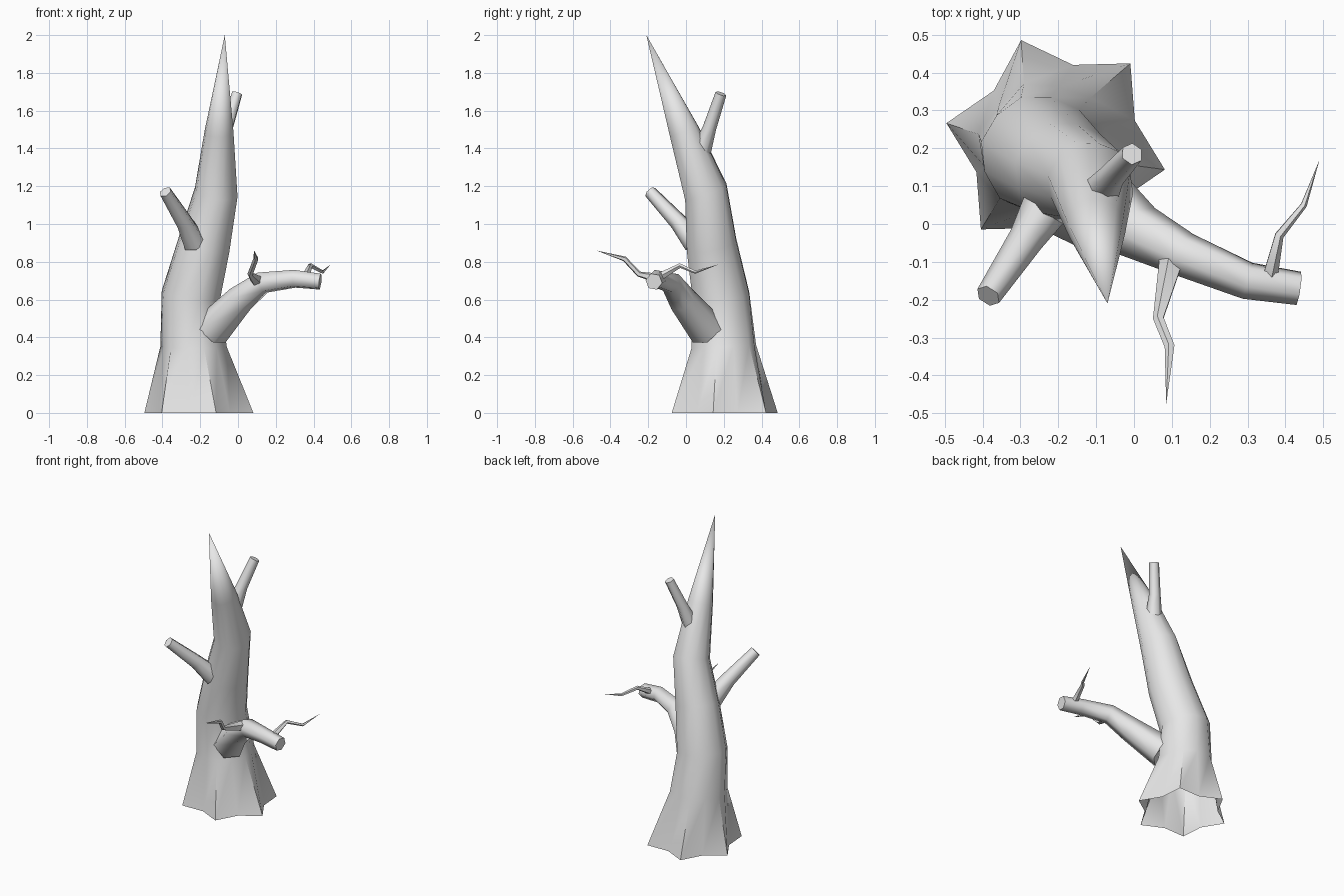
import bpy, bmesh
from math import sin, cos, radians
from mathutils import Vector

if "Cube" in bpy.data.objects:
    bpy.data.objects.remove(bpy.data.objects["Cube"])

bark = bpy.data.materials.new("grey_bark")
bark.use_nodes = True
bark.diffuse_color = (0.8, 0.8, 0.8, 1)
bark.node_tree.nodes["Principled BSDF"].inputs["Base Color"].default_value = (0.8, 0.8, 0.8, 1)


def finish(name, bm):
    """Turn the bmesh into a smooth-shaded object with sharp caps."""
    bmesh.ops.recalc_face_normals(bm, faces=bm.faces)
    for f in bm.faces:
        f.smooth = True
    mesh = bpy.data.meshes.new(name)
    bm.to_mesh(mesh)
    bm.free()
    mesh.set_sharp_from_angle(angle=radians(65))
    mesh.materials.append(bark)
    obj = bpy.data.objects.new(name, mesh)
    bpy.context.collection.objects.link(obj)


def bridge(bm, a, b):
    n = len(a)
    for i in range(n):
        j = (i + 1) % n
        bm.faces.new((a[i], a[j], b[j], b[i]))


def cone_tip(bm, ring, point):
    tip = bm.verts.new(point)
    for i in range(len(ring)):
        bm.faces.new((ring[i], ring[(i + 1) % len(ring)], tip))


def limb(name, path, sides, pointed=False):
    """Tapered tube through (x, y, z, radius) stations, with capped or pointed end."""
    bm = bmesh.new()
    pts = [Vector(p[:3]) for p in path]
    steps = [(b - a).normalized() for a, b in zip(pts, pts[1:])]
    tangent = steps[0]
    axis = tangent.cross(Vector((0, 0, 1))).normalized()
    rings = []
    for i, p in enumerate(pts):
        if pointed and i == len(pts) - 1:
            break
        new = (steps[max(i - 1, 0)] + steps[min(i, len(steps) - 1)]).normalized()
        axis = tangent.rotation_difference(new) @ axis
        tangent = new
        other = tangent.cross(axis)
        angles = [radians(360 * k / sides) for k in range(sides)]
        rings.append([bm.verts.new(p + path[i][3] * (axis * cos(a) + other * sin(a)))
                      for a in angles])
    for a, b in zip(rings, rings[1:]):
        bridge(bm, a, b)
    bm.faces.new(rings[0])
    if pointed:
        cone_tip(bm, rings[-1], pts[-1])
    else:
        bm.faces.new(rings[-1])
    finish(name, bm)


# Trunk: star-shaped open foot, rounder leaning rings, splintered point
# Each ring: centre x, y, z, ridge radius, valley radius, tilt along x, tilt along y
trunk_rings = [
    (-0.207, 0.205, 0.00, 0.295, 0.22, 0, 0),
    (-0.235, 0.20, 0.35, 0.18, 0.165, 0, 0.05),
    (-0.25, 0.185, 0.62, 0.157, 0.152, -0.15, 0.1),
    (-0.18, 0.135, 0.89, 0.137, 0.133, -0.25, 0.2),
    (-0.115, 0.105, 1.17, 0.115, 0.11, -0.15, 0.35),
    (-0.10, -0.01, 1.49, 0.078, 0.075, 0, 0.4),
]
bm = bmesh.new()
rings = []
for cx, cy, cz, ridge, valley, tx, ty in trunk_rings:
    ring = []
    for k in range(12):
        a = radians(-12 + 30 * k)
        r = valley if k % 2 else ridge
        dx, dy = r * cos(a), r * sin(a)
        ring.append(bm.verts.new((cx + dx, cy + dy, cz + tx * dx + ty * dy)))
    rings.append(ring)
for a, b in zip(rings, rings[1:]):
    bridge(bm, a, b)
cone_tip(bm, rings[-1], (-0.07, -0.21, 2.0))
finish("trunk", bm)

# Broken branches
limb("long_branch", [(-0.14, 0.11, 0.44, 0.1), (0.01, -0.02, 0.60, 0.077),
                     (0.13, -0.08, 0.69, 0.06), (0.3, -0.15, 0.71, 0.05),
                     (0.435, -0.17, 0.695, 0.045)], 6)
limb("right_branch", [(-0.23, 0.05, 0.90, 0.065), (-0.285, -0.04, 1.01, 0.047),
                      (-0.385, -0.19, 1.17, 0.034)], 6)
limb("back_branch", [(-0.09, 0.08, 1.38, 0.052), (-0.06, 0.125, 1.51, 0.036),
                     (-0.005, 0.185, 1.69, 0.03)], 6)

# Thin pointed twigs on the long branch
limb("front_twig", [(0.10, -0.10, 0.70, 0.034), (0.065, -0.25, 0.735, 0.015),
                    (0.095, -0.325, 0.815, 0.014), (0.085, -0.475, 0.86, 0)], 5, True)
limb("outer_twig", [(0.36, -0.13, 0.725, 0.021), (0.383, -0.03, 0.78, 0.013),
                    (0.448, 0.05, 0.745, 0.009), (0.49, 0.17, 0.785, 0)], 5, True)
